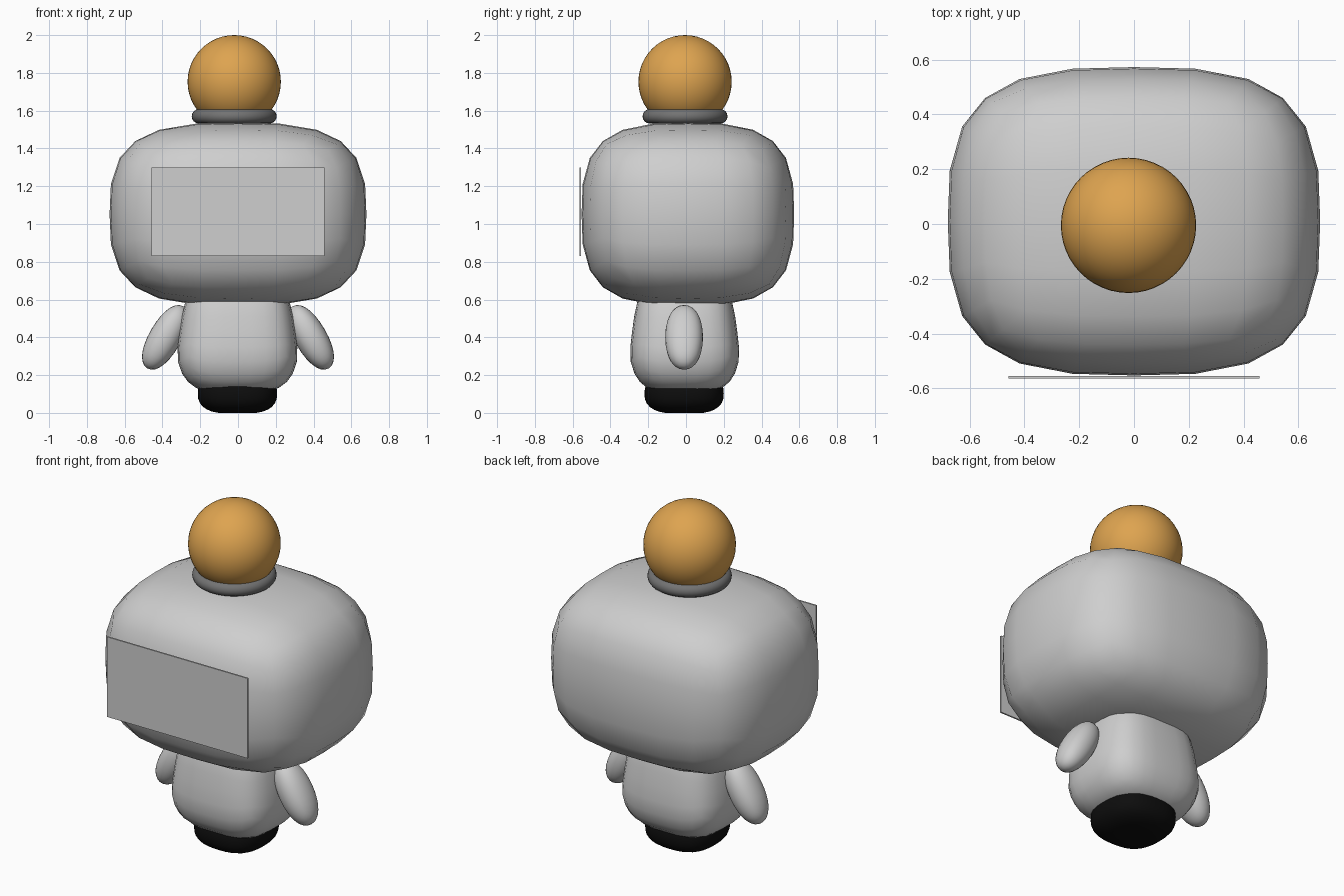
import bpy
import bmesh
from math import radians
from mathutils import Vector, Matrix

if "Cube" in bpy.data.objects:
    bpy.data.objects.remove(bpy.data.objects["Cube"], do_unlink=True)


def make_material(name, rgb):
    mat = bpy.data.materials.new(name)
    mat.use_nodes = True
    mat.diffuse_color = (*rgb, 1)
    mat.node_tree.nodes["Principled BSDF"].inputs["Base Color"].default_value = (*rgb, 1)
    return mat


light_grey = make_material("light grey", (0.62, 0.62, 0.62))
dark_grey = make_material("dark grey", (0.17, 0.17, 0.17))
orange = make_material("orange", (0.73, 0.37, 0.08))
black = make_material("black", (0.004, 0.004, 0.004))


def finish(bm, name, mat, smooth=True):
    bmesh.ops.recalc_face_normals(bm, faces=bm.faces)
    for face in bm.faces:
        face.smooth = smooth
    mesh = bpy.data.meshes.new(name)
    bm.to_mesh(mesh)
    bm.free()
    mesh.materials.append(mat)
    obj = bpy.data.objects.new(name, mesh)
    bpy.context.collection.objects.link(obj)
    return obj


def rounded_box(name, mat, centre, half, power, cuts=5, tilt=0, shape=None):
    """Subdivided cube swollen onto a soft superellipsoid."""
    bm = bmesh.new()
    bmesh.ops.create_cube(bm, size=2)
    bmesh.ops.subdivide_edges(bm, edges=bm.edges[:], cuts=cuts, use_grid_fill=True)
    for v in bm.verts:
        v.co /= sum(abs(c) ** power for c in v.co) ** (1 / power)
        if shape:
            shape(v.co)
        v.co = Vector([c * h for c, h in zip(v.co, half)])
    bm.transform(Matrix.Translation(centre) @ Matrix.Rotation(tilt, 4, "Y"))
    return finish(bm, name, mat)


# Big soft head
rounded_box("head", light_grey, (0, 0.01, 1.052), (0.68, 0.563, 0.484), 3.1)

# Flat face screen
bm = bmesh.new()
bmesh.ops.create_cube(bm, size=1)
bm.transform(Matrix.Translation((0, -0.56, 1.065)) @ Matrix.Diagonal((0.915, 0.009, 0.47, 1)))
finish(bm, "face_screen", light_grey, smooth=False)


# Torso, narrowing upward into the head
def taper(co):
    if co.z > -0.4:
        k = 1 - 0.14 * (co.z + 0.4)
        co.x *= k
        co.y *= k


rounded_box("torso", light_grey, (-0.003, -0.007, 0.43), (0.325, 0.295, 0.33), 3.2, 7, shape=taper)

# Arms, one each side
for side, label in ((1, "left"), (-1, "right")):
    rounded_box(label + "_arm", light_grey, (side * 0.385, -0.01, 0.4),
                (0.085, 0.1, 0.19), 2.15, 7, tilt=side * radians(-30))


# Foot with a flattened sole
def flatten(co):
    co.z = max(co.z, -0.93)


rounded_box("foot", black, (-0.003, -0.01, 0.102), (0.21, 0.21, 0.11), 2.6, 7, shape=flatten)

# Collar ring and lamp ball
bpy.ops.mesh.primitive_torus_add(location=(-0.02, -0.005, 1.57), major_radius=0.187,
                                 minor_radius=0.038, major_segments=48, minor_segments=16)
collar = bpy.context.object
collar.name = "collar"
collar.data.materials.append(dark_grey)
bpy.ops.object.shade_smooth()

bpy.ops.mesh.primitive_uv_sphere_add(location=(-0.02, -0.005, 1.753), radius=0.247,
                                     segments=48, ring_count=24)
ball = bpy.context.object
ball.name = "lamp_ball"
ball.data.materials.append(orange)
bpy.ops.object.shade_smooth()
